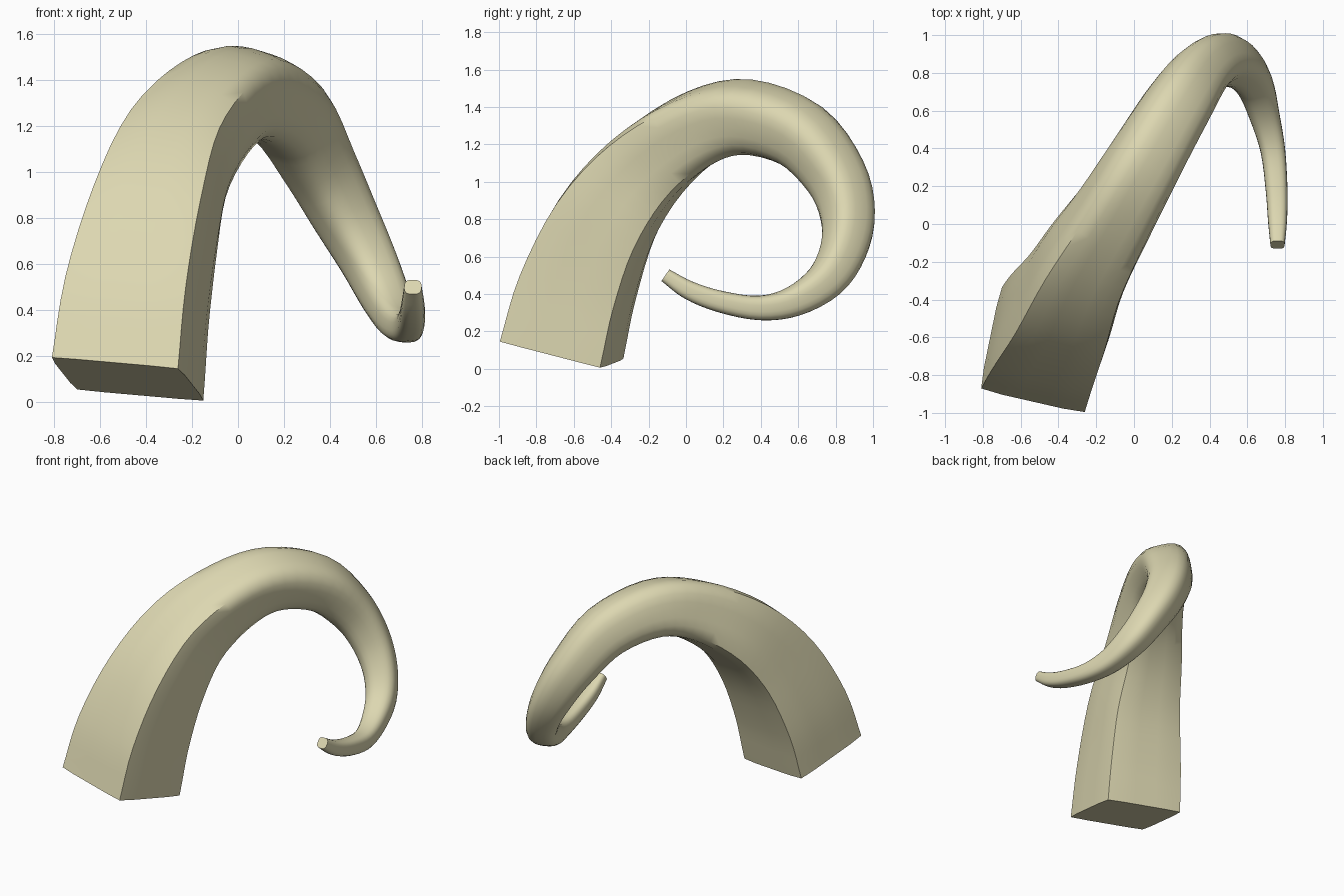
import bpy, bmesh, math
from mathutils import Vector

if "Cube" in bpy.data.objects:
    bpy.data.objects.remove(bpy.data.objects["Cube"])

# Spine of the horn: x, y, z, section width
SPINE = [
    (-.48, -.665, .10, .58), (-.44, -.58, .43, .56), (-.36, -.43, .79, .51),
    (-.26, -.21, 1.08, .45), (-.10, .06, 1.28, .40), (.05, .32, 1.345, .375),
    (.22, .61, 1.25, .345), (.35, .80, 1.03, .30), (.46, .865, .82, .265),
    (.56, .84, .63, .23), (.635, .745, .47, .20), (.69, .575, .36, .16),
    (.735, .39, .325, .13), (.755, .18, .36, .115), (.76, .015, .42, .10),
    (.76, -.11, .50, .075)]
STEPS, SIDES = 4, 24


def smooth_path(pts, steps):
    """Catmull-Rom through position and width together"""
    p = [Vector(q) for q in pts]
    p = [2 * p[0] - p[1]] + p + [2 * p[-1] - p[-2]]
    out = []
    for i in range(1, len(p) - 2):
        a, b, c, d = p[i - 1:i + 3]
        for k in range(steps):
            t = k / steps
            out.append(.5 * (2 * b + (c - a) * t + (2 * a - 5 * b + 4 * c - d) * t * t
                             + (3 * b - a - 3 * c + d) * t ** 3))
    return out + [p[-2]]


def section(width, power):
    """Square that rounds off as the power drops"""
    pts = []
    for k in range(SIDES):
        a = math.tau * (k + .0) / SIDES
        c, s = math.cos(a), math.sin(a)
        r = (abs(c) ** power + abs(s) ** power) ** (-1 / power)
        pts.append((c * r * width / 2, s * r * width / 2))
    return pts


path = smooth_path(SPINE, STEPS)
pos = [q.to_3d() for q in path]
n = len(pos)
u = Vector((.57, -.13, -.05)).normalized()
tangent = Vector((.136, .222, .965)).normalized()
bm = bmesh.new()
rings = []
for i in range(n):
    # carry the frame along the spine without twist
    new = tangent if i == 0 else (pos[min(i + 1, n - 1)] - pos[i - 1]).normalized()
    u = tangent.rotation_difference(new) @ u
    tangent = new
    u = (u - tangent * u.dot(tangent)).normalized()
    v = tangent.cross(u)
    f = i / (n - 1)
    power = 3 + 22 * max(0, 1 - f / .38) ** 2
    rings.append([bm.verts.new(pos[i] + u * a + v * b) for a, b in section(path[i].w, power)])

# Skin and end caps
for r0, r1 in zip(rings, rings[1:]):
    for k in range(SIDES):
        j = (k + 1) % SIDES
        bm.faces.new((r0[k], r0[j], r1[j], r1[k]))
bm.faces.new(rings[0][::-1])
bm.faces.new(rings[-1])

mesh = bpy.data.meshes.new("horn")
bm.to_mesh(mesh)
bm.free()
horn = bpy.data.objects.new("horn", mesh)
bpy.context.collection.objects.link(horn)
mat = bpy.data.materials.new("horn_bone")
mat.diffuse_color = (.72, .68, .44, 1)
mat.use_nodes = True
mat.node_tree.nodes["Principled BSDF"].inputs["Base Color"].default_value = mat.diffuse_color
mesh.materials.append(mat)
bpy.context.view_layer.objects.active = horn
horn.select_set(True)
bpy.ops.object.shade_smooth_by_angle(angle=math.radians(50))
